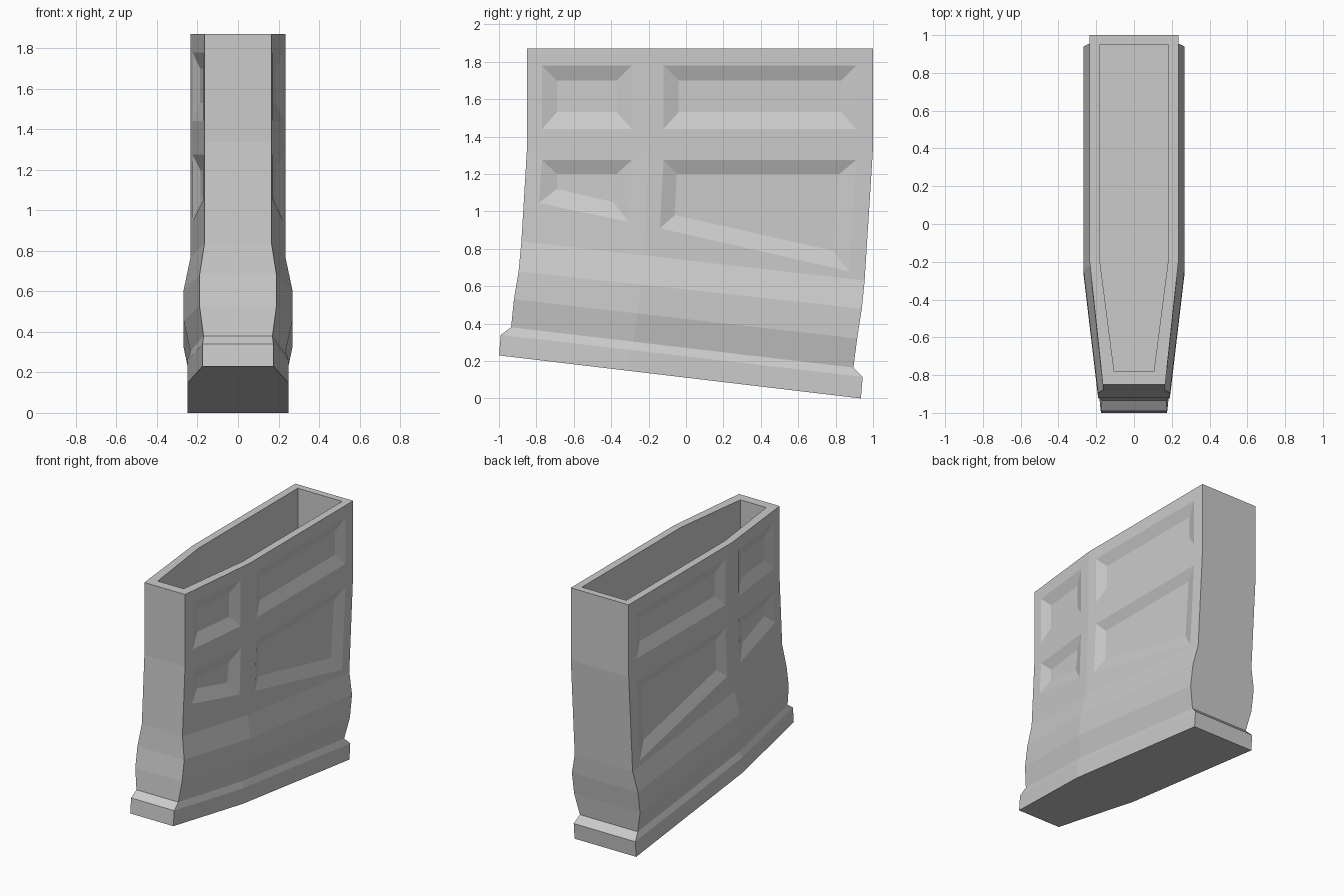
import bpy, bmesh

if "Cube" in bpy.data.objects:
    bpy.data.objects.remove(bpy.data.objects["Cube"])

# Each ring: front (y, z), back (y, z), crease y, front half width, rear half width
RINGS = [
    (-0.78, 1.10, 0.95, 1.10, -0.20, 0.105, 0.18),    # cavity floor
    (-0.78, 1.87, 0.95, 1.87, -0.20, 0.105, 0.18),    # inner rim
    (-0.85, 1.87, 1.00, 1.87, -0.20, 0.165, 0.235),   # outer rim
    (-0.85, 1.34, 1.00, 1.34, -0.20, 0.165, 0.235),
    (-0.88, 0.84, 0.955, 0.63, -0.225, 0.165, 0.235),
    (-0.895, 0.68, 0.94, 0.48, -0.24, 0.19, 0.268),   # bulge
    (-0.92, 0.53, 0.915, 0.32, -0.26, 0.19, 0.268),
    (-0.935, 0.38, 0.895, 0.165, -0.28, 0.17, 0.235),
    (-0.99, 0.34, 0.945, 0.115, -0.30, 0.175, 0.25),  # base lip
    (-1.00, 0.23, 0.935, 0.00, -0.30, 0.175, 0.25),
]

# Side panels: outer corners and recessed corners as (y, z)
PANELS = [
    ([(-0.77, 1.78), (-0.29, 1.78), (-0.29, 1.44), (-0.77, 1.44)],
     [(-0.69, 1.70), (-0.37, 1.70), (-0.37, 1.53), (-0.69, 1.53)]),
    ([(-0.12, 1.78), (0.91, 1.78), (0.91, 1.44), (-0.12, 1.44)],
     [(-0.04, 1.70), (0.83, 1.70), (0.83, 1.53), (-0.04, 1.53)]),
    ([(-0.77, 1.275), (-0.29, 1.275), (-0.31, 0.95), (-0.78, 1.05)],
     [(-0.69, 1.20), (-0.37, 1.20), (-0.39, 1.05), (-0.69, 1.12)]),
    ([(-0.12, 1.275), (0.91, 1.275), (0.87, 0.68), (-0.14, 0.91)],
     [(-0.05, 1.20), (0.82, 1.20), (0.785, 0.79), (-0.06, 0.98)]),
]
DEPTH = 0.03


def make_object(name, bm):
    bmesh.ops.recalc_face_normals(bm, faces=bm.faces)
    mesh = bpy.data.meshes.new(name)
    bm.to_mesh(mesh)
    bm.free()
    obj = bpy.data.objects.new(name, mesh)
    bpy.context.collection.objects.link(obj)
    return obj


def loft(bm, loops):
    rows = [[bm.verts.new(p) for p in loop] for loop in loops]
    n = len(rows[0])
    for a, b in zip(rows, rows[1:]):
        for i in range(n):
            j = (i + 1) % n
            bm.faces.new((a[i], a[j], b[j], b[i]))
    bm.faces.new(rows[0])
    bm.faces.new(rows[-1])


def ring(yf, zf, yb, zb, yc, wf, wb):
    zc = zf + (zb - zf) * (yc - yf) / (yb - yf)
    return [(wf, yf, zf), (wb, yc, zc), (wb, yb, zb),
            (-wb, yb, zb), (-wb, yc, zc), (-wf, yf, zf)]


def side_x(y):
    return 0.235 - max(0, -0.2 - y) * 0.07 / 0.65


# Hollow body with bulge and base lip
bm = bmesh.new()
loft(bm, [ring(*r) for r in RINGS])
body = make_object("magazine_body", bm)

# Tapered cutters for the recessed panels, mirrored to both sides
bm = bmesh.new()
over = 0.4
for outer, inner in PANELS:
    for s in (1, -1):
        low = [(s * (side_x(y) - DEPTH), y, z) for y, z in inner]
        high = []
        for (yo, zo), (yi, zi) in zip(outer, inner):
            y, z = yo + over * (yo - yi), zo + over * (zo - zi)
            x = side_x(yo) + over * (side_x(yo) - side_x(yi) + DEPTH)
            high.append((s * x, y, z))
        loft(bm, [low, high])
cutter = make_object("panel_cutter", bm)
cutter.hide_render = True

# Cut the panels and drop the cutter
mod = body.modifiers.new("panels", 'BOOLEAN')
mod.operation = 'DIFFERENCE'
mod.solver = 'EXACT'
mod.object = cutter
bpy.context.view_layer.objects.active = body
body.select_set(True)
bpy.ops.object.modifier_apply(modifier=mod.name)
bpy.data.objects.remove(cutter)
